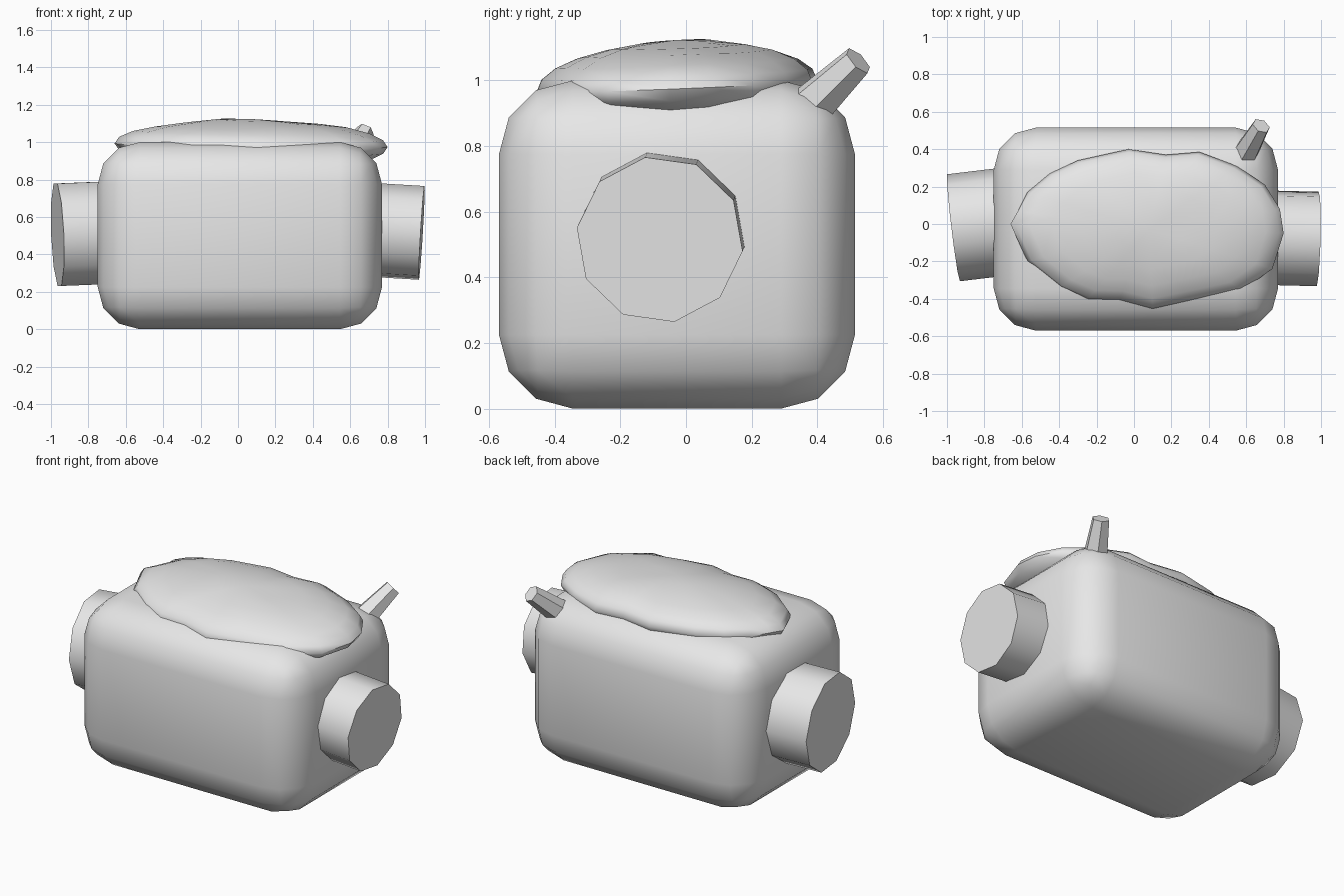
import bpy
import bmesh
from math import sin, cos, pi, radians
from mathutils import Vector, Matrix

default_cube = bpy.data.objects.get("Cube")
if default_cube:
    bpy.data.objects.remove(default_cube, do_unlink=True)

# Single plain material
GREY = (0.8, 0.8, 0.8, 1.0)
grey = bpy.data.materials.new("plain grey")
grey.use_nodes = True
grey.diffuse_color = GREY
for node in grey.node_tree.nodes:
    if node.type == "BSDF_PRINCIPLED":
        node.inputs["Base Color"].default_value = GREY


def finish(name, bm, smooth_angle):
    """Turn a bmesh into a shaded, named object."""
    bmesh.ops.recalc_face_normals(bm, faces=bm.faces[:])
    mesh = bpy.data.meshes.new(name)
    bm.to_mesh(mesh)
    bm.free()
    mesh.materials.append(grey)
    obj = bpy.data.objects.new(name, mesh)
    bpy.context.collection.objects.link(obj)
    bpy.ops.object.select_all(action="DESELECT")
    obj.select_set(True)
    bpy.context.view_layer.objects.active = obj
    bpy.ops.object.shade_smooth_by_angle(angle=radians(smooth_angle))
    return obj


def prism(name, tip, axis, length, base_radius, tip_radius, sides, turn, up):
    """Tapered prism whose outer cap is centred on tip, facing along axis."""
    axis = Vector(axis).normalized()
    side = Vector(up).cross(axis).normalized()
    frame = Matrix((side, axis.cross(side), axis)).transposed().to_4x4()
    frame.translation = Vector(tip) - axis * length / 2
    bm = bmesh.new()
    bmesh.ops.create_cone(bm, cap_ends=True, segments=sides, radius1=base_radius,
                          radius2=tip_radius, depth=length,
                          matrix=frame @ Matrix.Rotation(radians(turn), 4, "Z"))
    return finish(name, bm, 40)


# Rounded box body
low, high = Vector((-0.75, -0.57, 0)), Vector((0.77, 0.515, 1))
bm = bmesh.new()
bmesh.ops.create_cube(bm, size=1)
for v in bm.verts:
    v.co = Vector([(c + 0.5) * (h - l) + l for c, l, h in zip(v.co, low, high)])
bmesh.ops.bevel(bm, geom=bm.edges[:], offset=0.225, segments=3, profile=0.5,
                affect="EDGES", clamp_overlap=True)
finish("body", bm, 50)

# Side drums, each leaning a little
prism("left_drum", (0.982, -0.08, 0.515), (1, -0.025, -0.06), 0.4,
      0.255, 0.255, 10, 10, (0, 0, 1))
prism("right_drum", (-0.965, -0.02, 0.505), (-1, -0.12, -0.04), 0.4,
      0.288, 0.288, 10, 18, (0, 0, 1))

# Slanted spout at the back corner
prism("spout", (0.68, 0.525, 1.06), (0.08, 0.14, 0.135), 0.26,
      0.075, 0.05, 6, 0, (0, 0, 1))

# Domed cushion lid with an uneven rim
OUTLINE = [(0.8, -0.05), (0.78, 0.08), (0.7, 0.21), (0.55, 0.31), (0.35, 0.385),
           (0.17, 0.37), (-0.03, 0.4), (-0.3, 0.34), (-0.45, 0.27), (-0.57, 0.17),
           (-0.62, 0.07), (-0.66, 0), (-0.57, -0.2), (-0.4, -0.34), (-0.25, -0.405),
           (-0.08, -0.41), (0.1, -0.455), (0.3, -0.415), (0.58, -0.355), (0.74, -0.24)]
centre = Vector((0.08, -0.03))
STEPS = 6


def lid_point(x, y, rise):
    rim = 0.985 - 0.012 * x + 0.04 * y
    wobble = 0.006 * sin(9 * x + 2) * cos(11 * y) * rise
    return Vector((x, y, rim + 0.138 * rise + wobble))


bm = bmesh.new()
rings = []
for i in range(1, 2 * STEPS):
    angle = pi * i / (2 * STEPS)
    ring = []
    for corner in OUTLINE:
        p = centre + (Vector(corner) - centre) * sin(angle)
        ring.append(bm.verts.new(lid_point(p.x, p.y, cos(angle))))
    rings.append(ring)
count = len(OUTLINE)
for upper, lower in zip(rings, rings[1:]):
    for j in range(count):
        k = (j + 1) % count
        bm.faces.new((upper[j], lower[j], lower[k], upper[k]))
for ring, rise in ((rings[0], 1), (rings[-1], -1)):
    pole = bm.verts.new(lid_point(centre.x, centre.y, rise))
    for j in range(count):
        bm.faces.new((pole, ring[j], ring[(j + 1) % count]))
finish("cushion_lid", bm, 60)
